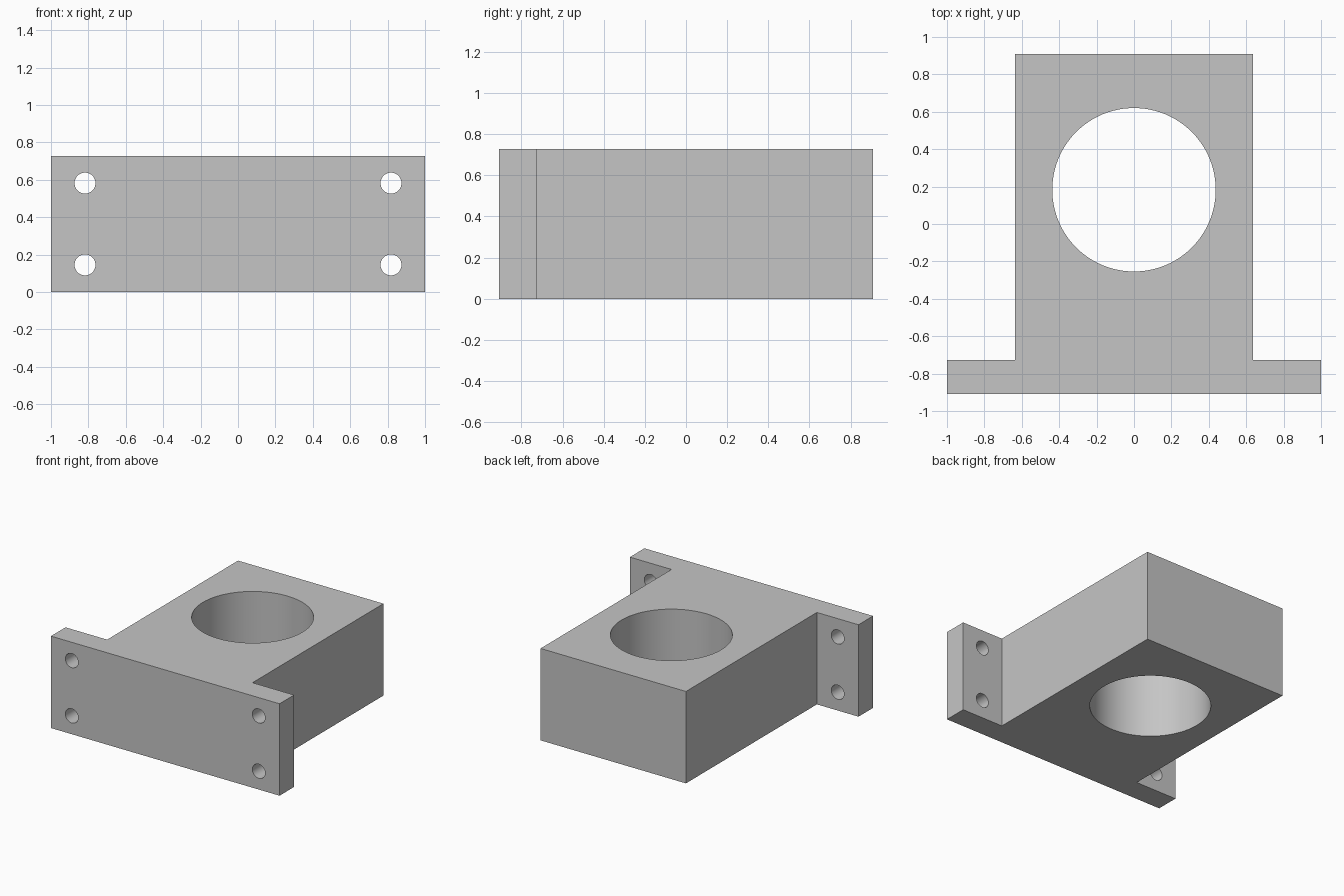
import bpy
import bmesh
import math

cube = bpy.data.objects.get("Cube")
if cube:
    bpy.data.objects.remove(cube, do_unlink=True)

HEIGHT = 0.727
FRONT, BACK = -0.909, 0.909
FLANGE_BACK = -0.727
BODY_HALF = 0.636

# Plain grey material
grey = bpy.data.materials.new("plain grey")
grey.use_nodes = True
colour = (0.56, 0.56, 0.56, 1)
grey.diffuse_color = colour
grey.node_tree.nodes["Principled BSDF"].inputs["Base Color"].default_value = colour

# T-shaped mounting block, extruded upward from its half profile
half = [(1, FRONT), (1, FLANGE_BACK), (BODY_HALF, FLANGE_BACK), (BODY_HALF, BACK)]
outline = half + [(-x, y) for x, y in reversed(half)]
bm = bmesh.new()
base = bm.faces.new([bm.verts.new((x, y, 0)) for x, y in outline])
extruded = bmesh.ops.extrude_face_region(bm, geom=[base])["geom"]
bmesh.ops.translate(bm, vec=(0, 0, HEIGHT),
                    verts=[g for g in extruded if isinstance(g, bmesh.types.BMVert)])
bmesh.ops.recalc_face_normals(bm, faces=bm.faces)
mesh = bpy.data.meshes.new("mounting_block")
bm.to_mesh(mesh)
bm.free()
mesh.materials.append(grey)
block = bpy.data.objects.new("mounting_block", mesh)
bpy.context.collection.objects.link(block)


def drill(name, radius, depth, location, rotation=(0, 0, 0), sides=48):
    """Cut a round hole through the block, then discard the cutter."""
    bpy.ops.mesh.primitive_cylinder_add(vertices=sides, radius=radius, depth=depth,
                                        location=location, rotation=rotation)
    cutter = bpy.context.object
    cutter.name = name
    cutter.hide_render = True
    cutter.data.materials.append(grey)
    mod = block.modifiers.new(name, 'BOOLEAN')
    mod.operation = 'DIFFERENCE'
    mod.solver = 'EXACT'
    mod.object = cutter
    bpy.context.view_layer.objects.active = block
    bpy.ops.object.modifier_apply(modifier=name)
    bpy.data.objects.remove(cutter, do_unlink=True)


# Large vertical bore
drill("bore_cutter", 0.437, 2, (0, 0.183, HEIGHT / 2), sides=96)

# Four bolt holes through the flange
for side in (-1, 1):
    for z in (0.145, 0.582):
        drill("bolt_hole_cutter", 0.056, 0.5,
              (side * 0.818, (FRONT + FLANGE_BACK) / 2, z), (math.pi / 2, 0, 0))

# Smooth hole walls, crisp edges
bpy.ops.object.select_all(action='DESELECT')
block.select_set(True)
bpy.context.view_layer.objects.active = block
bpy.ops.object.shade_smooth_by_angle(angle=math.radians(30))
